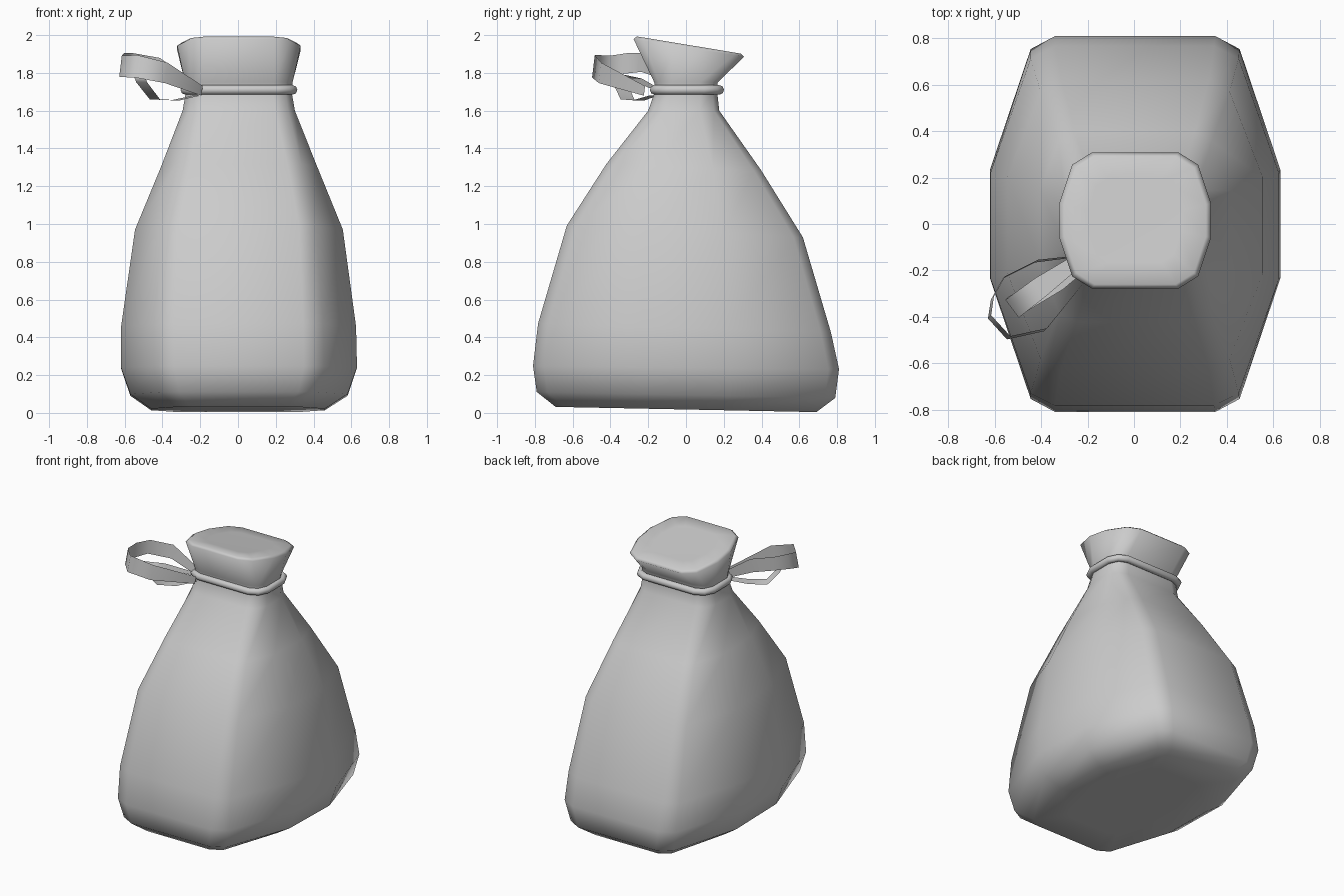
import bpy, bmesh
from mathutils import Vector

if "Cube" in bpy.data.objects:
    bpy.data.objects.remove(bpy.data.objects["Cube"])


def make_object(name, bm):
    bmesh.ops.recalc_face_normals(bm, faces=bm.faces[:])
    me = bpy.data.meshes.new(name)
    bm.to_mesh(me)
    bm.free()
    me.polygons.foreach_set("use_smooth", [True] * len(me.polygons))
    ob = bpy.data.objects.new(name, me)
    bpy.context.collection.objects.link(ob)
    return ob


def outline(w, d, xs, xc, yc, ys):
    """Rounded rectangle: flat to xs, corner at (xc, yc), side flat from ys."""
    q = [(w, ys * d), (xc * w, yc * d), (xs * w, d)]
    right = q + [(-x, y) for x, y in reversed(q)]
    return right + [(-x, -y) for x, y in right]


def loft(name, sections):
    bm = bmesh.new()
    rings = []
    for z, tilt, cx, cy, w, d, shape in sections:
        rings.append([bm.verts.new((x + cx, y + cy, z - tilt * (y + cy)))
                      for x, y in outline(w, d, *shape)])
    n = len(rings[0])
    for a, b in zip(rings, rings[1:]):
        for i in range(n):
            bm.faces.new((a[i], a[(i + 1) % n], b[(i + 1) % n], b[i]))
    bm.faces.new(rings[0][::-1])
    bm.faces.new(rings[-1])
    return make_object(name, bm)


# Sack with flared, slanted, closed mouth
BODY = (0.55, 0.72, 0.93, 0.29)
MID = (0.58, 0.74, 0.92, 0.33)
NECK = (0.65, 0.88, 0.85, 0.45)
MOUTH = (0.57, 0.83, 0.82, 0.25)
loft("sack", [
    (0.018, 0.02, 0, 0, 0.28, 0.45, BODY),
    (0.018, 0.02, 0, 0, 0.46, 0.69, BODY),
    (0.095, 0.02, 0.005, 0, 0.575, 0.79, BODY),
    (0.24, 0.01, 0.005, 0, 0.625, 0.81, BODY),
    (0.45, 0.03, 0.003, -0.008, 0.622, 0.775, BODY),
    (0.96, 0.05, 0.005, -0.006, 0.55, 0.625, MID),
    (1.30, 0.04, 0.006, -0.012, 0.412, 0.41, (0.62, 0.80, 0.90, 0.38)),
    (1.60, 0, 0.004, -0.012, 0.297, 0.188, NECK),
    (1.70, 0, 0.004, 0, 0.28, 0.165, NECK),
    (1.75, 0, 0.004, 0, 0.285, 0.168, NECK),
    (1.935, 0.16, 0.005, 0.015, 0.327, 0.293, MOUTH),
    (1.95, 0.165, 0.005, 0.015, 0.305, 0.275, MOUTH),
    (1.948, 0.165, 0.005, 0.015, 0.20, 0.18, MOUTH),
])

# Cord around the neck
curve = bpy.data.curves.new("neck_cord", "CURVE")
curve.dimensions = "3D"
curve.bevel_depth = 0.025
curve.bevel_resolution = 2
sp = curve.splines.new("POLY")
pts = outline(0.285, 0.172, 0.70, 0.90, 0.85, 0.5)
sp.points.add(len(pts) - 1)
for p, (x, y) in zip(sp.points, pts):
    p.co = (x + 0.005, y + 0.005, 1.71, 1)
sp.use_cyclic_u = True
cord = bpy.data.objects.new("neck_cord", curve)
bpy.context.collection.objects.link(cord)


def ribbon(name, path, across):
    """Thin strip through (x, y, z, half width) points."""
    bm = bmesh.new()
    pairs = []
    for x, y, z, h in path:
        c = Vector((x, y, z))
        off = Vector(across).normalized() * h
        pairs.append((bm.verts.new(c - off), bm.verts.new(c + off)))
    for (a, b), (c, d) in zip(pairs, pairs[1:]):
        bm.faces.new((a, c, d, b))
    return make_object(name, bm)


# Upright bow loop
ribbon("bow_loop", [
    (-0.25, -0.14, 1.735, 0.03), (-0.42, -0.16, 1.83, 0.05),
    (-0.56, -0.23, 1.855, 0.05), (-0.61, -0.32, 1.85, 0.055),
    (-0.622, -0.40, 1.835, 0.058), (-0.54, -0.49, 1.835, 0.06),
    (-0.38, -0.455, 1.80, 0.055), (-0.19, -0.22, 1.705, 0.026),
], (0.12, 0.12, 1))

# Flat lower loop that folds back under
ribbon("bow_tail", [
    (-0.26, -0.17, 1.72, 0.03), (-0.40, -0.27, 1.77, 0.045),
    (-0.525, -0.365, 1.79, 0.048), (-0.51, -0.35, 1.75, 0.048),
    (-0.44, -0.31, 1.66, 0.045), (-0.33, -0.25, 1.655, 0.04),
    (-0.22, -0.17, 1.68, 0.03),
], (-0.6, 0.8, 0))
